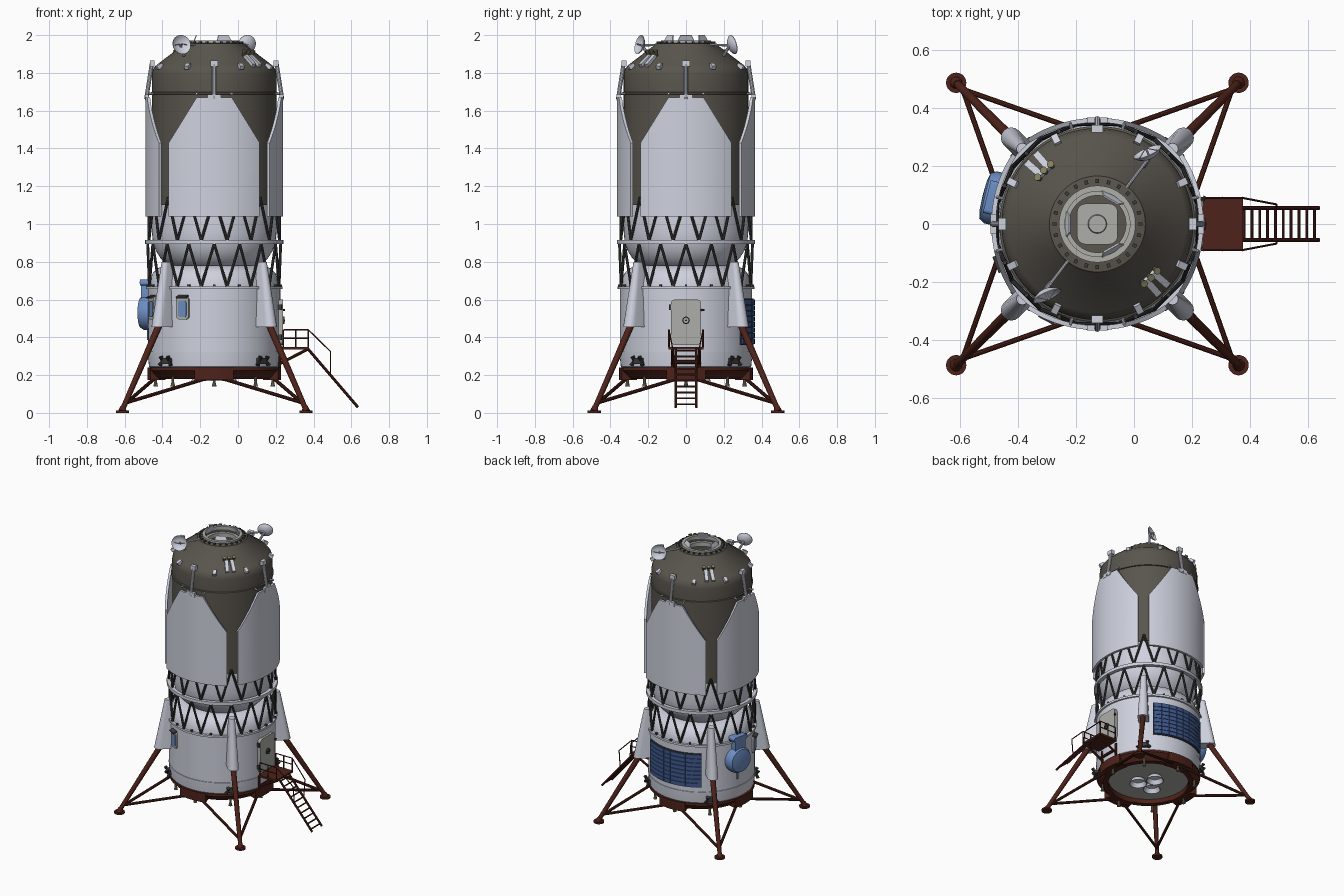
import bpy, bmesh
from math import sin, cos, asin, pi, radians
from mathutils import Matrix, Vector

if "Cube" in bpy.data.objects:
    bpy.data.objects.remove(bpy.data.objects["Cube"])

CX = -0.126  # body axis
def mat(name, c):
    m = bpy.data.materials.new(name)
    m.diffuse_color = (*c, 1)
    m.use_nodes = True
    m.node_tree.nodes["Principled BSDF"].inputs["Base Color"].default_value = m.diffuse_color
    return m
WHITE = mat("white", (.62, .64, .73))
DARK = mat("dark_brown", (.10, .09, .075))
RED = mat("dark_red", (.075, .016, .01))
BLUE = mat("blue", (.15, .27, .55))
SOLAR = mat("solar_blue", (.05, .10, .27))
STEEL = mat("dark_steel", (.045, .045, .045))
GREY = mat("grey", (.42, .42, .40))
OLIVE = mat("olive", (.22, .21, .11))

def P(a, r, z):
    a = radians(a)
    return Vector((CX + r * cos(a), r * sin(a), z))
def polar(a, r, z, tilt=0):
    return Matrix.Translation(P(a, r, z)) @ Matrix.Rotation(radians(a), 4, 'Z') @ Matrix.Rotation(radians(tilt), 4, 'Y')
def aim(p, d):
    return Matrix.Translation(p) @ Vector(d).to_track_quat('Z', 'Y').to_matrix().to_4x4()

def part(name, m, build):
    bm = bmesh.new()
    build(bm)
    bmesh.ops.remove_doubles(bm, verts=bm.verts, dist=1e-5)
    bmesh.ops.recalc_face_normals(bm, faces=bm.faces)
    me = bpy.data.meshes.new(name)
    bm.to_mesh(me)
    bm.free()
    me.materials.append(m)
    ob = bpy.data.objects.new(name, me)
    bpy.context.collection.objects.link(ob)
    return ob

def rod(bm, p, q, r, r2=None, n=10):
    p, q = Vector(p), Vector(q)
    bmesh.ops.create_cone(bm, cap_ends=True, segments=n, radius1=r, radius2=r if r2 is None else r2,
                          depth=(q - p).length, matrix=aim((p + q) / 2, q - p))
def box(bm, M, x, y, z):
    bmesh.ops.create_cube(bm, size=1, matrix=M @ Matrix.Diagonal((x, y, z, 1)))
def lathe(bm, prof, M=Matrix.Translation((CX, 0, 0)), n=64):
    rings = [[bm.verts.new(M @ Vector((r * cos(2 * pi * i / n), r * sin(2 * pi * i / n), z))) for i in range(n)] for r, z in prof]
    for a, b in zip(rings, rings[1:]):
        for i in range(n):
            j = (i + 1) % n
            bm.faces.new((a[i], a[j], b[j], b[i]))
def prism(bm, M, pts, d0, d1):
    # polygon in local y,z extruded along local x
    a, b = ([bm.verts.new(M @ Vector((d, y, z))) for y, z in pts] for d in (d0, d1))
    bm.faces.new(a)
    bm.faces.new(b)
    for i in range(len(pts)):
        j = (i + 1) % len(pts)
        bm.faces.new((a[i], a[j], b[j], b[i]))
def rounded(w, h, r, n=5):
    out = []
    for k, (sx, sy) in enumerate(((1, 1), (-1, 1), (-1, -1), (1, -1))):
        for i in range(n + 1):
            t = (k + i / n) * pi / 2
            out.append((sx * (w / 2 - r) + r * cos(t), sy * (h / 2 - r) + r * sin(t)))
    return out
def shell(bm, cols):
    # columns of (inner xy, outer xy, bottom z, top z)
    vs = [[bm.verts.new((*q, z)) for q, z in ((i, z0), (o, z0), (o, z1), (i, z1))] for i, o, z0, z1 in cols]
    for a, b in zip(vs, vs[1:]):
        for k in range(4):
            bm.faces.new((a[k], a[(k + 1) % 4], b[(k + 1) % 4], b[k]))
    bm.faces.new(vs[0])
    bm.faces.new(vs[-1])
def arc(bm, a0, a1, r0, r1, z0, z1, n=6):
    angs = [a0 + (a1 - a0) * i / n for i in range(n + 1)]
    shell(bm, [(P(a, r0, 0).xy, P(a, r1, 0).xy, z0, z1) for a in angs])
def each(items, f):
    return lambda bm: [f(bm, i) for i in items]

QUAD, DIAG = (0, 90, 180, 270), (45, 135, 225, 315)

# Main bodies
part("upper_cabin", DARK, lambda bm: lathe(bm, [(0, 1.1), (.33, 1.1), (.33, 1.685), (.337, 1.687), (.337, 1.697), (.33, 1.70),
     (.33, 1.79), (.324, 1.82), (.305, 1.842), (.17, 1.945), (.165, 1.955), (.125, 1.96), (.118, 1.955), (.118, 1.86), (0, 1.86)]))
part("upper_tank", WHITE, lambda bm: lathe(bm, [(.325, 1.1), (.33, 1.04), (.33, .96), (.325, .91), (.31, .86), (.285, .82), (.25, .785), (.2, .76), (0, .74)]))
part("lower_tank_dome", WHITE, lambda bm: lathe(bm, [(.345, .66), (.342, .70), (.325, .74), (.30, .765), (.26, .78), (0, .79)]))
part("lower_cabin", WHITE, lambda bm: lathe(bm, [(0, .66), (.35, .66), (.35, .326), (.353, .325), (.353, .32), (.345, .245), (.335, .235), (0, .235)]))
part("cabin_rings", WHITE, lambda bm: [lathe(bm, [(r - .025, z), (r, z), (r, z + h), (r - .025, z + h), (r - .025, z)])
     for r, z, h in ((.362, .655, .014), (.366, .893, .022))])
part("ring_bolts", STEEL, each(range(32), lambda bm, i: box(bm, polar(i * 11.25, .352, .674), .014, .012, .014)))

# Truss between stages
def truss(bm, i):
    for lo, hi, r0, r1 in ((.67, .895, .35, .352), (.912, 1.14, .352, .345)):
        for s in (-.5, .5):
            a = i * 22.5
            rod(bm, P(a + s * 22.5, r0, lo), P(a, r1, hi), .0075, n=8)
part("truss", STEEL, each(range(16), truss))

# Four outer shield panels with their struts
def panel(bm, k):
    cols = []
    for i in range(-12, 13):
        u = .241 * i / 12
        if abs(i) == 5: u = .093 * i / 5
        t = asin(u / .44)
        top = 1.67 if abs(i) <= 5 else 1.43 + .24 * (.241 - abs(u)) / .148
        xy = []
        for r in (.424, .44):
            v = Matrix.Rotation(k * pi / 2, 2) @ Vector((r * cos(t) - .075, r * sin(t)))
            xy.append((v.x + CX, v.y))
        cols.append((*xy, 1.04, top))
    shell(bm, cols)
part("shield_panels", WHITE, each(range(4), panel))
def strut(bm, a):
    rod(bm, P(a, .36, 1.66), P(a, .33, 1.85), .011)
    box(bm, polar(a, .328, 1.85), .026, .04, .03)
    box(bm, polar(a, .357, 1.67), .02, .07, .03)
    for s in (-15, 15):
        rod(bm, P(a + s, .325, 1.69), P(a + s, .36, 1.69), .006)
part("panel_struts", WHITE, each(QUAD, strut))
part("shoulder_brackets", WHITE, each([q + s for q in QUAD for s in (-26, 26)], lambda bm, a: box(bm, polar(a, .322, 1.835, 30), .035, .024, .022)))

# Docking port on top
part("docking_ring", GREY, lambda bm: [lathe(bm, [(a, z), (b, z), (b, z + h), (a, z + h), (a, z)])
     for a, b, z, h in ((.112, .132, 1.95, .022), (.098, .118, 1.90, .03))])
part("docking_bolts", STEEL, each(range(24), lambda bm, i: box(bm, polar(i * 15, .148, 1.957), .014, .012, .016)))
part("docking_guides", WHITE, each((60, 180, 300), lambda bm, a: prism(bm, polar(a, .108, 1.965, -22), [(-.055, -.02), (.055, -.02), (.03, .036), (-.03, .036)], -.003, .003)))
def hatch(bm):
    prism(bm, aim((CX, 0, 1.87), (0, 0, 1)) @ Matrix.Rotation(pi / 2, 4, 'Y'), rounded(.14, .14, .03), -.015, .015)
    lathe(bm, [(0, 1.895), (.03, 1.895), (.034, 1.88)], n=24)
part("docking_hatch", GREY, hatch)

# Dish antennas
def dish(bm, s):
    c = Vector((CX + s * .18, s * .23, 1.945))
    M = aim(c, (-.4 * s, .9 * s, .25))
    lathe(bm, [(0, 0), (.025, .004), (.042, .012), (.052, .021), (.052, .018), (.042, .008), (.025, -.001), (0, -.005)], M, 28)
    rod(bm, M @ Vector((0, 0, 0)), M @ Vector((0, 0, .035)), .004)
    for x in (-.035, .035):
        rod(bm, M @ Vector((x, 0, .01)), M @ Vector((0, 0, .035)), .002, n=6)
    rod(bm, (CX + s * .10, s * .125, 1.95), c, .006)
    rod(bm, (CX + s * .16, s * .20, 1.89), c, .008)
part("dish_antennas", WHITE, each((1, -1), dish))

# Upper thruster clusters
def upper_pad(bm, a):
    for s in (-4, 4):
        box(bm, polar(a + s, .285, 1.865, 37), .085, .024, .02)
part("upper_thruster_pads", WHITE, each((135, 315), upper_pad))
def upper_jet(bm, a):
    for s in (-7, 0, 7):
        rod(bm, P(a + s, .25, 1.89), P(a + s, .262, 1.92), .007, .013)
part("upper_thrusters", OLIVE, each((135, 315), upper_jet))

# Landing legs
def leg(bm, a):
    rod(bm, P(a, .685, .02), P(a, .39, .5), .014, .019, 14)
    rod(bm, P(a, .687, 0), P(a, .687, .012), .035, n=24)
    rod(bm, P(a, .687, .01), P(a, .68, .035), .022, .014)
    for s in (-45, 45):
        rod(bm, P(a, .655, .055), P(a + s, .30, .195), .0095)
part("landing_legs", RED, each(DIAG, leg))
def fairing(bm, a):
    M = polar(a, 0, 0)
    M.translation = (CX, 0, 0)
    secs = []
    for z, r, w in ((.80, .385, .02), (.455, .455, .036)):
        pts = [(.335, -w)] + [(r - w + w * cos(t * pi / 8), w * sin(t * pi / 8)) for t in range(-4, 5)] + [(.335, w)]
        secs.append([bm.verts.new(M @ Vector((x, y, z))) for x, y in pts])
    p, q = secs
    for i in range(len(p)):
        j = (i + 1) % len(p)
        bm.faces.new((p[i], p[j], q[j], q[i]))
    bm.faces.new(p)
    bm.faces.new(q)
part("leg_fairings", WHITE, each(DIAG, fairing))

# Red base, engine bay and engines
def base(bm):
    lathe(bm, [(.348, .24), (.35, .225), (.305, .18), (.27, .18), (.27, .235), (.348, .24)])
    for a in QUAD:
        arc(bm, a - 17, a + 17, .27, .354, .175, .24)
part("base_ring", RED, base)
part("base_plate", GREY, lambda bm: lathe(bm, [(0, .212), (.275, .212), (.275, .235)]))
part("main_engines", WHITE, each((90, 210, 330), lambda bm, a: lathe(bm, [(.025, .215), (.045, .20), (.06, .17), (.056, .17), (.04, .20), (0, .21)], Matrix.Translation(P(a, .07, 0)), 28)))
def low_jet(bm, a):
    rod(bm, P(a, .31, .21), P(a, .31, .165), .008)
    rod(bm, P(a, .31, .17), P(a, .31, .14), .006, .013)
part("landing_thrusters", OLIVE, each(range(0, 360, 45), low_jet))
def rcs(bm, a):
    box(bm, polar(a, .355, .275), .03, .06, .03)
    for s in (-4, 4):
        rod(bm, P(a + s, .365, .275), P(a + s, .375, .298), .006, .012)
        rod(bm, P(a + s, .365, .275), P(a + s * 1.6, .37, .252), .006, .012)
part("side_thrusters", STEEL, each(DIAG, rcs))

# Door on the right
part("door", GREY, lambda bm: prism(bm, polar(0, .35, .48), rounded(.16, .24, .022), -.03, .014))
def door_fittings(bm):
    lathe(bm, [(.014, 0), (.02, 0), (.02, .008), (.014, .008), (.014, 0)], aim(P(0, .364, .49), (1, 0, 0)), 20)
    rod(bm, P(0, .36, .49), P(0, .375, .49), .005)
    for z in (.40, .56):
        box(bm, polar(-13, .358, z), .02, .015, .03)
    rod(bm, (.232, .075, .545), (.245, .095, .545), .006)
part("door_fittings", STEEL, door_fittings)

# Porch, handrails and ladder
def porch(bm):
    box(bm, Matrix.Translation((.303, 0, .343)), .145, .186, .014)
    for s in (-1, 1):
        y = s * .09
        rod(bm, (.22, y * .8, .26), (.365, y * .8, .335), .008)
        rod(bm, (.22, y * .8, .33), (.22, y * .8, .24), .008)
        for x in (.24, .305, .372):
            rod(bm, (x, y, .345), (x, y, .44), .004, n=8)
        for z in (.395, .44):
            rod(bm, (.24, y, z), (.372, y, z), .0035, n=8)
        rod(bm, (.372, y, .44), (.49, y * .75, .325), .0035, n=8)
        rod(bm, (.49, y * .75, .325), (.49, s * .055, .20), .0035, n=8)
        rod(bm, (.365, s * .055, .345), (.635, s * .055, .03), .0075)
    rod(bm, (.24, -.07, .27), (.24, .07, .27), .01)
    for i in range(10):
        t = (i + .5) / 10
        p = Vector((.365 + .27 * t, .055, .345 - .315 * t))
        rod(bm, p, (p.x, -.055, p.z), .005, n=8)
part("porch_and_ladder", RED, porch)

# Windows around the front-left leg
WIN = (202, 242)
part("window_frames", GREY, each(WIN, lambda bm, a: prism(bm, polar(a, .35, .555), rounded(.074, .12, .018), -.02, .01)))
part("window_glass", BLUE, each(WIN, lambda bm, a: prism(bm, polar(a, .35, .55), rounded(.05, .085, .012), -.01, .013)))
part("window_hoods", STEEL, each(WIN, lambda bm, a: box(bm, polar(a, .36, .615, 20), .035, .06, .008)))

# Curved solar array on the back
part("solar_frame", STEEL, lambda bm: arc(bm, 55, 125, .345, .357, .36, .605, 16))
def cells(bm, i):
    for j in range(8):
        a, z = 55.8 + i * 8.7, .366 + j * .0295
        arc(bm, a, a + (8.1 if i % 2 else 8.4), .35, .364, z, z + .0265, 2)
part("solar_cells", SOLAR, each(range(8), cells))

# Blue equipment pack on the left
def pack(bm):
    M = aim(P(166, .335, .53), P(166, 1, 0) - P(166, 0, 0))
    lathe(bm, [(0, 0), (.092, 0), (.092, .045), (.08, .064), (.05, .07), (0, .072)], M, 40)
    prism(bm, polar(166, .35, .635), rounded(.085, .11, .02), -.02, .038)
    prism(bm, polar(166, .35, .69), rounded(.115, .03, .012), -.02, .042)
    rod(bm, P(166, .36, .46), P(166, .36, .385), .006)
part("equipment_pack", BLUE, pack)

# Smooth shading with sharp edges kept
for ob in bpy.data.objects:
    ob.select_set(True)
bpy.context.view_layer.objects.active = bpy.data.objects["upper_cabin"]
bpy.ops.object.shade_smooth_by_angle(angle=radians(35))
